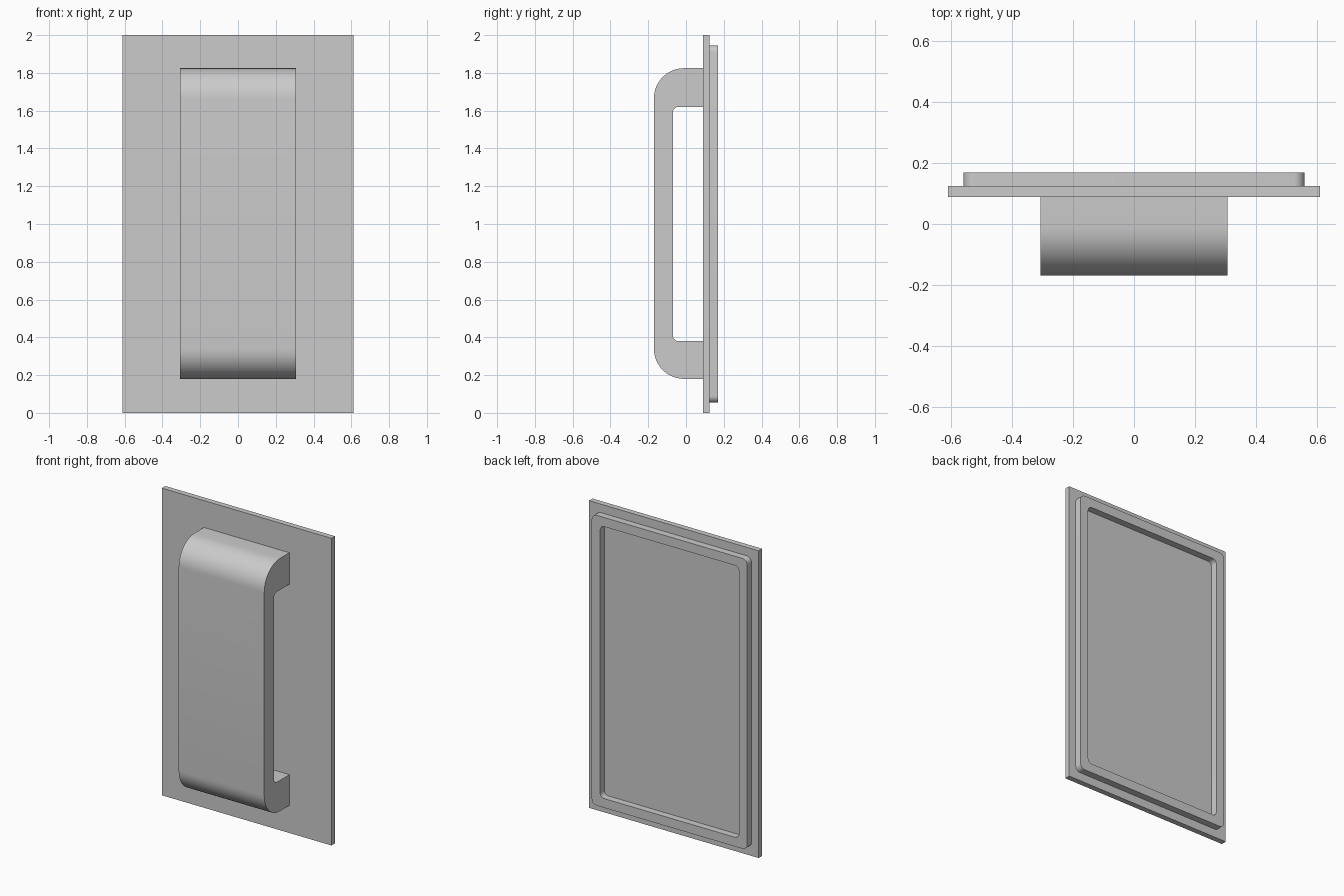
import bpy
import bmesh
from math import sin, cos, pi, radians

cube = bpy.data.objects.get("Cube")
if cube:
    bpy.data.objects.remove(cube, do_unlink=True)

GREY = (0.6, 0.6, 0.6, 1)
grey = bpy.data.materials.new("plain grey")
grey.use_nodes = True
grey.diffuse_color = GREY
grey.node_tree.nodes["Principled BSDF"].inputs["Base Color"].default_value = GREY


def arc(cx, cy, r, start, end, steps=12):
    """Points along a circular arc, angles in quarter turns."""
    angles = [(start + (end - start) * i / steps) * pi / 2 for i in range(steps + 1)]
    return [(cx + r * cos(a), cy + r * sin(a)) for a in angles]


def rounded_rect(x, z0, z1, r):
    """Counter-clockwise rounded rectangle, centred on x = 0."""
    centres = [(x - r, z1 - r), (r - x, z1 - r), (r - x, z0 + r), (x - r, z0 + r)]
    return [p for q, c in enumerate(centres) for p in arc(*c, r, q, q + 1, 8)]


def finish(name, bm):
    bmesh.ops.recalc_face_normals(bm, faces=bm.faces)
    mesh = bpy.data.meshes.new(name)
    bm.to_mesh(mesh)
    bm.free()
    mesh.materials.append(grey)
    obj = bpy.data.objects.new(name, mesh)
    bpy.context.collection.objects.link(obj)
    bpy.ops.object.select_all(action='DESELECT')
    obj.select_set(True)
    bpy.context.view_layer.objects.active = obj
    bpy.ops.object.shade_smooth_by_angle(angle=radians(30))
    return obj


# Flat mounting plate
bm = bmesh.new()
bmesh.ops.create_cube(bm, size=1)
for v in bm.verts:
    v.co = (v.co.x * 1.222, 0.107 + v.co.y * 0.036, 1 + v.co.z * 2)
finish("plate", bm)

# Raised rounded rim on the back, an open frame
bm = bmesh.new()
loops = []
for outline in (rounded_rect(0.56, 0.055, 1.945, 0.035),
                rounded_rect(0.50, 0.115, 1.885, 0.03)):
    for y in (0.125, 0.17):
        loops.append([bm.verts.new((x, y, z)) for x, z in outline])
outer_front, outer_back, inner_front, inner_back = loops
for a, b in ((outer_front, outer_back), (outer_back, inner_back),
             (inner_back, inner_front), (inner_front, outer_front)):
    for i in range(len(a)):
        j = (i + 1) % len(a)
        bm.faces.new((a[i], a[j], b[j], b[i]))
finish("back_rim", bm)

# Pull handle: a rounded bracket profile (y, z) extruded across x
R, r = 0.16, 0.03
outer = ([(0.09, 1.825)] + arc(-0.17 + R, 1.825 - R, R, 1, 2)
         + arc(-0.17 + R, 0.18 + R, R, 2, 3) + [(0.09, 0.18)])
inner = ([(0.09, 0.38)] + arc(-0.07 + r, 0.38 + r, r, 3, 2)
         + arc(-0.07 + r, 1.62 - r, r, 2, 1) + [(0.09, 1.62)])
bm = bmesh.new()
side = bm.faces.new([bm.verts.new((-0.308, y, z)) for y, z in outer + inner])
swept = bmesh.ops.extrude_face_region(bm, geom=[side], use_keep_orig=True)
for item in swept["geom"]:
    if isinstance(item, bmesh.types.BMVert):
        item.co.x = 0.308
finish("handle", bm)
